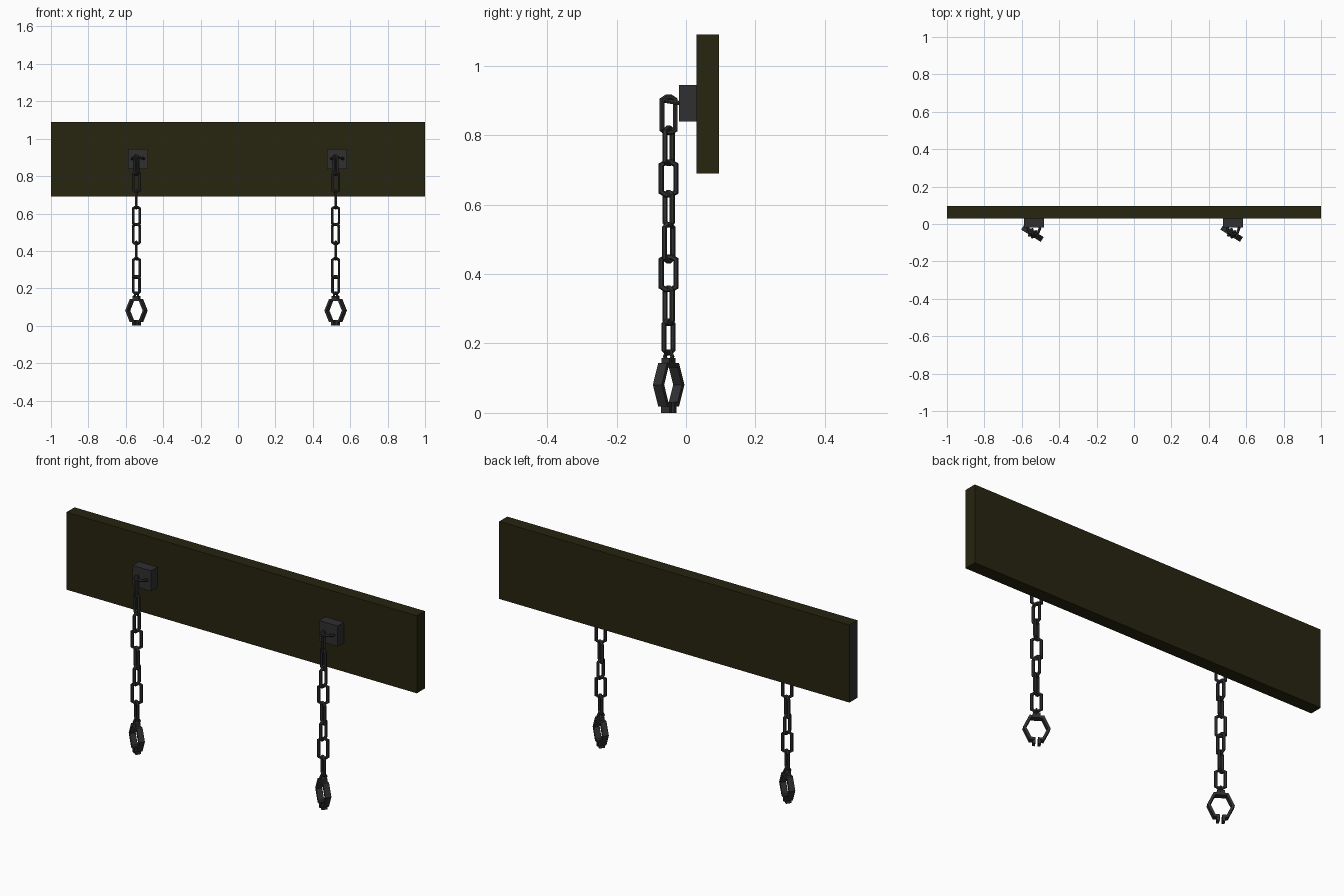
import bpy, bmesh, math
from mathutils import Vector, Matrix

if "Cube" in bpy.data.objects:
    bpy.data.objects.remove(bpy.data.objects["Cube"])


def material(name, col):
    m = bpy.data.materials.new(name)
    m.diffuse_color = (*col, 1)
    m.use_nodes = True
    m.node_tree.nodes["Principled BSDF"].inputs["Base Color"].default_value = m.diffuse_color
    return m


WOOD = material("dark olive wood", (0.020, 0.018, 0.005))
IRON = material("dark iron", (0.029, 0.029, 0.031))


def finish(bm, name, mat):
    bmesh.ops.recalc_face_normals(bm, faces=bm.faces)
    me = bpy.data.meshes.new(name)
    bm.to_mesh(me)
    bm.free()
    ob = bpy.data.objects.new(name, me)
    bpy.context.collection.objects.link(ob)
    me.materials.append(mat)
    return ob


def upright(x, y, z, angle):
    """Frame whose local x runs at the given angle and whose local y is up."""
    a = math.radians(angle)
    return Matrix(((math.cos(a), 0, math.sin(a), x),
                   (math.sin(a), 0, -math.cos(a), y),
                   (0, 1, 0, z), (0, 0, 0, 1)))


def box(name, size, frame, mat):
    bm = bmesh.new()
    bmesh.ops.create_cube(bm, size=1, matrix=frame @ Matrix.Diagonal((*size, 1)))
    return finish(bm, name, mat)


def sweep(name, path, section, frame, closed=True):
    """Sweep a section (in-plane, axial) along a flat path with mitred corners."""
    bm = bmesh.new()
    pts = [Vector(p) for p in path]
    n, rings = len(pts), []
    for i, p in enumerate(pts):
        before = pts[i - 1] if closed or i else p * 2 - pts[1]
        after = pts[(i + 1) % n] if closed or i < n - 1 else p * 2 - pts[i - 1]
        d1, d2 = (p - before).normalized(), (after - p).normalized()
        n1 = Vector((d1.y, -d1.x))
        nm = (n1 + Vector((d2.y, -d2.x))).normalized()
        nm /= max(nm.dot(n1), 0.4)
        rings.append([bm.verts.new(frame @ Vector((p.x + nm.x * s, p.y + nm.y * s, t)))
                      for s, t in section])
    k = len(section)
    for i in range(n if closed else n - 1):
        a, b = rings[i], rings[(i + 1) % n]
        for j in range(k):
            bm.faces.new((a[j], a[(j + 1) % k], b[(j + 1) % k], b[j]))
    if not closed:
        bm.faces.new(rings[0])
        bm.faces.new(rings[-1])
    return finish(bm, name, IRON)


def round_section(r, sides=6):
    return [(r * math.cos(2 * math.pi * i / sides), r * math.sin(2 * math.pi * i / sides))
            for i in range(sides)]


# Backboard; one end is iron grey
board = box("backboard", (2, 0.065, 0.4), Matrix.Translation((0, 0.0625, 0.89)), WOOD)
board.data.materials.append(IRON)
for f in board.data.polygons:
    if f.normal.x < -0.9:
        f.material_index = 1

# Links from top to bottom: bottom z, top z, turn
LINKS = [(0.80, 0.917, -65), (0.71, 0.828, -30), (0.62, 0.73, 90), (0.533, 0.642, 30),
         (0.43, 0.55, -35), (0.347, 0.457, 90), (0.25, 0.367, 30), (0.165, 0.272, -38)]

for side, off in (("left", 0), ("right", 1.065)):
    cx, cy = -0.543 + off, -0.05

    # Wall plate
    box(f"{side}_wall_plate", (0.106, 0.05, 0.106),
        Matrix.Translation((-0.535 + off, 0.005, 0.892)), IRON)

    # Eye on the plate, lying nearly flat
    eye = [(0.032 * math.cos(math.pi * i / 4), 0.034 * math.sin(math.pi * i / 4))
           for i in range(8)]
    sweep(f"{side}_eye", eye, round_section(0.007),
          Matrix.Translation((-0.535 + off, -0.023, 0.893)) @ Matrix.Rotation(-0.15, 4, 'X'))

    # Chain
    for i, (z0, z1, turn) in enumerate(LINKS):
        h, r, w = (z1 - z0) / 2 - 0.008, 0.0075, 0.021
        path = [(0.008, -h), (w, -h + 0.008), (w, h - 0.008),
                (0.008, h), (-0.008, h), (-w, h - 0.008), (-w, -h + 0.008), (-0.008, -h)]
        sweep(f"{side}_chain_link_{i + 1}", path, round_section(r),
              upright(cx, cy, (z0 + z1) / 2, turn))

    # Hexagonal shackle, split at the bottom
    frame = upright(cx, cy, 0, -32)
    shackle = [(0.006, 0.025), (0.029, 0.025), (0.055, 0.081), (0.029, 0.137),
               (-0.029, 0.137), (-0.055, 0.081), (-0.029, 0.025), (-0.006, 0.025)]
    band = [(-0.006, -0.015), (0.006, -0.015), (0.006, 0.015), (-0.006, 0.015)]
    sweep(f"{side}_shackle", shackle, band, frame, closed=False)
    for tag, s in (("a", -1), ("b", 1)):
        box(f"{side}_shackle_lug_{tag}", (0.013, 0.024, 0.028),
            frame @ Matrix.Translation((s * 0.0125, 0.012, 0)), IRON)

    # Top lug and small connecting ring
    box(f"{side}_shackle_top_lug", (0.034, 0.018, 0.026),
        frame @ Matrix.Translation((0, 0.149, 0)), IRON)
    ring = [(0.014 * math.cos(math.pi * i / 3), 0.016 * math.sin(math.pi * i / 3))
            for i in range(6)]
    sweep(f"{side}_shackle_ring", ring, round_section(0.006), upright(cx, cy, 0.162, 50))
